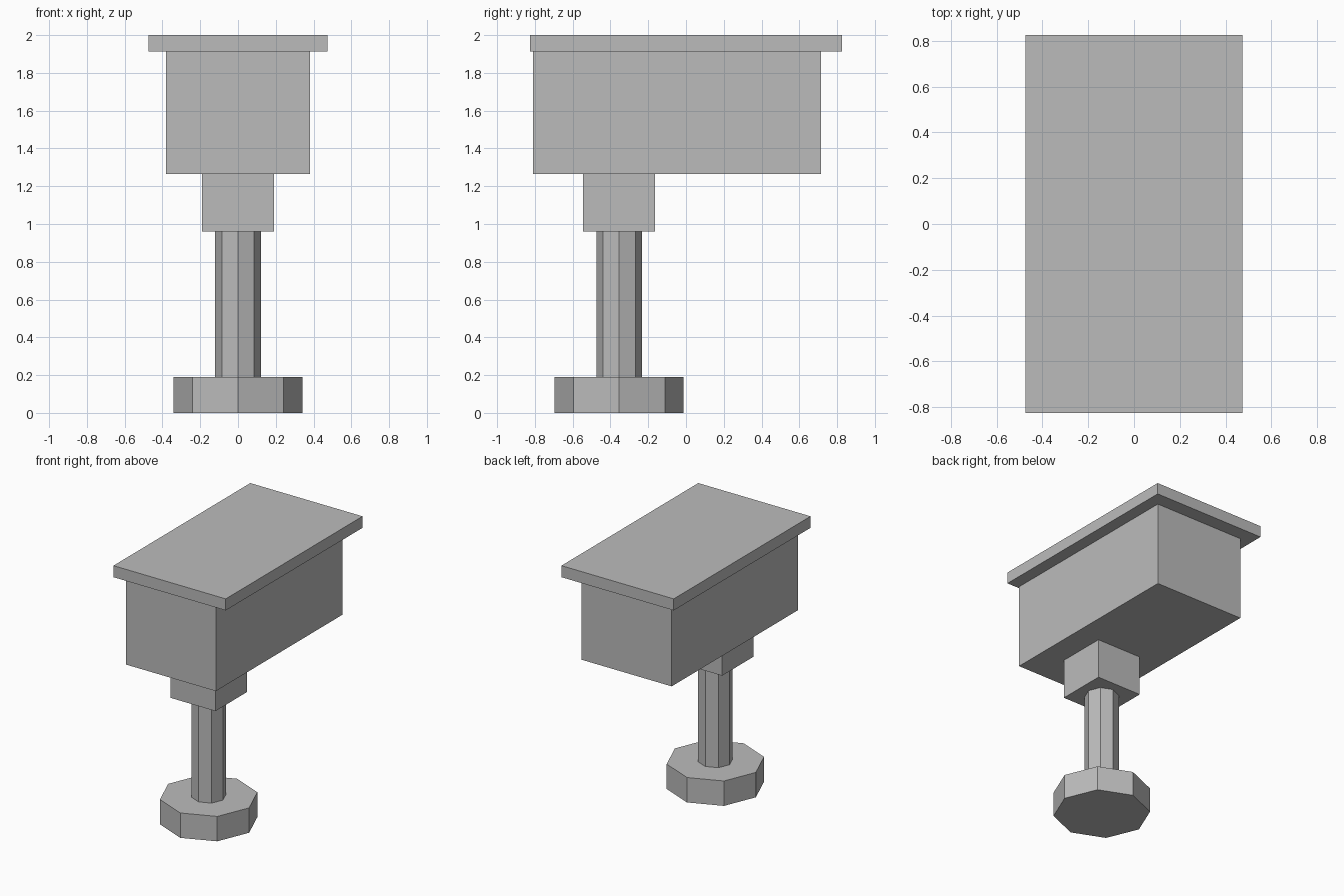
import bpy
import math

if "Cube" in bpy.data.objects:
    bpy.data.objects.remove(bpy.data.objects["Cube"])

grey = bpy.data.materials.new("plain_grey")
grey.diffuse_color = (0.5, 0.5, 0.5, 1.0)
grey.use_nodes = True
grey.node_tree.nodes["Principled BSDF"].inputs["Base Color"].default_value = grey.diffuse_color

POST_Y = -0.354  # the support sits towards the front


def finish(name):
    obj = bpy.context.object
    obj.name = name
    obj.data.materials.append(grey)
    return obj


def box(name, x, y, z):
    """Box from (min, max) ranges."""
    ranges = (x, y, z)
    bpy.ops.mesh.primitive_cube_add(size=1, location=[(a + b) / 2 for a, b in ranges])
    bpy.context.object.scale = [b - a for a, b in ranges]
    bpy.ops.object.transform_apply(location=False, rotation=False, scale=True)
    return finish(name)


def octagon(name, radius, z0, z1):
    """Eight-sided prism with a corner facing the front."""
    bpy.ops.mesh.primitive_cylinder_add(
        vertices=8, radius=radius, depth=z1 - z0, location=(0, POST_Y, (z0 + z1) / 2))
    return finish(name)


# Support: foot, post and neck block
octagon("foot", 0.342, 0.0, 0.19)
octagon("post", 0.121, 0.19, 0.96)
box("neck_block", (-0.19, 0.19), (POST_Y - 0.19, POST_Y + 0.19), (0.96, 1.265))

# Main box with overhanging lid
box("body", (-0.38, 0.38), (-0.81, 0.715), (1.265, 1.912))
box("lid", (-0.474, 0.474), (-0.825, 0.825), (1.912, 2.0))
